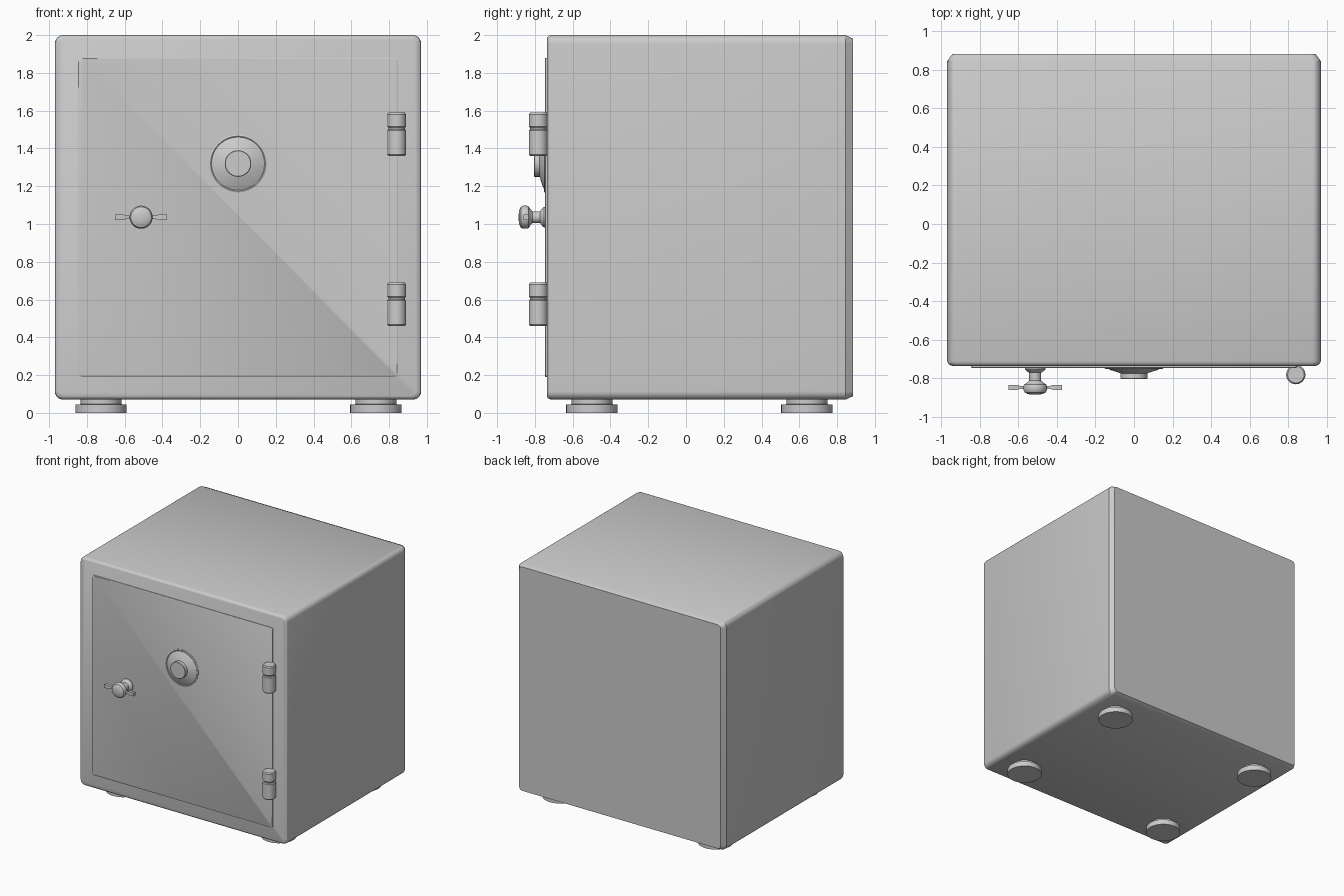
import bpy, bmesh
from math import sin, cos, pi, radians

if "Cube" in bpy.data.objects:
    bpy.data.objects.remove(bpy.data.objects["Cube"])


def loft(name, rings, angle=30):
    """Skin a list of equal-length closed rings and cap both ends."""
    bm = bmesh.new()
    loops = [[bm.verts.new(p) for p in ring] for ring in rings]
    n = len(loops[0])
    for a, b in zip(loops, loops[1:]):
        for i in range(n):
            j = (i + 1) % n
            bm.faces.new((a[i], a[j], b[j], b[i]))
    bm.faces.new(loops[0])
    bm.faces.new(loops[-1])
    bmesh.ops.recalc_face_normals(bm, faces=bm.faces)
    me = bpy.data.meshes.new(name)
    bm.to_mesh(me)
    bm.free()
    ob = bpy.data.objects.new(name, me)
    bpy.context.collection.objects.link(ob)
    bpy.ops.object.select_all(action='DESELECT')
    ob.select_set(True)
    bpy.context.view_layer.objects.active = ob
    bpy.ops.object.shade_smooth_by_angle(angle=radians(angle))
    return ob


def rounded_rect(y, x0, x1, z0, z1, r, seg=6):
    """Rounded rectangle ring in the plane at depth y."""
    pts = []
    corners = [(x1 - r, z1 - r), (x0 + r, z1 - r), (x0 + r, z0 + r), (x1 - r, z0 + r)]
    for k, (cx, cz) in enumerate(corners):
        for i in range(seg + 1):
            a = pi / 2 * (k + i / seg)
            pts.append((cx + r * cos(a), y, cz + r * sin(a)))
    return pts


def lathe(name, profile, a, b, axis, seg=48):
    """Turn (radius, position) pairs around a y axis (a=x, b=z) or z axis (a=x, b=y)."""
    rings = []
    for r, t in profile:
        ring = []
        for i in range(seg):
            u, v = a + r * cos(2 * pi * i / seg), b + r * sin(2 * pi * i / seg)
            ring.append((u, t, v) if axis == 'y' else (u, v, t))
        rings.append(ring)
    return loft(name, rings)


# Cabinet: rounded front rim, chamfered back rim
sections = [(-0.737, 1.0), (-0.733, 0.6), (-0.725, 0.2), (-0.712, 0.0), (0.845, 0.0), (0.883, 1.0)]
loft("cabinet", [rounded_rect(y, -0.97 + 0.027 * k, 0.97 - 0.027 * k,
                              0.07 + 0.018 * k, 2.0 - 0.018 * k, 0.045 - 0.015 * k)
                 for y, k in sections])

# Door panel standing slightly proud of the front
loft("door", [rounded_rect(y, -0.845 + d, 0.845 - d, 0.19 + d, 1.88 - d, 0.018)
              for y, d in [(-0.72, 0), (-0.744, 0), (-0.747, 0.004)]])

# Combination dial
lathe("dial", [(0.153, -0.735), (0.153, -0.75), (0.145, -0.753), (0.14, -0.75), (0.132, -0.753),
               (0.125, -0.757), (0.07, -0.775), (0.07, -0.802), (0.067, -0.805)], 0, 1.32, 'y')

# Handle: turned knob with two flat wings
HX, HZ = -0.513, 1.036
lathe("handle_knob", [(0.054, -0.735), (0.054, -0.752), (0.045, -0.763), (0.031, -0.772),
                      (0.031, -0.812), (0.04, -0.822), (0.057, -0.833), (0.061, -0.843),
                      (0.061, -0.862), (0.055, -0.874), (0.038, -0.883), (0.015, -0.886)],
      HX, HZ, 'y')
for side, label in ((-1, "left"), (1, "right")):
    rings = []
    for x, w, h in [(0.03, 0.008, 0.01), (0.08, 0.008, 0.01), (0.092, 0.013, 0.014), (0.138, 0.013, 0.014)]:
        px = HX + side * x
        rings.append([(px, -0.848 + sy * w, HZ + sz * h)
                      for sy, sz in ((-1, -1), (1, -1), (1, 1), (-1, 1))])
    loft("handle_wing_" + label, rings)

# Hinges: two-part barrels
for base, label in ((1.36, "upper"), (0.46, "lower")):
    prof = [(0.043, 0), (0.05, 0.008), (0.05, 0.134), (0.044, 0.141), (0.044, 0.149),
            (0.05, 0.156), (0.05, 0.221), (0.043, 0.229)]
    lathe("hinge_" + label, [(r, base + t) for r, t in prof], 0.84, -0.782, 'z')

# Feet: stepped discs
for x, side in ((-0.725, "left"), (0.73, "right")):
    for y, end in ((-0.498, "front"), (0.64, "back")):
        lathe("foot_%s_%s" % (end, side),
              [(0.136, 0), (0.136, 0.044), (0.108, 0.046), (0.108, 0.08)], x, y, 'z')
